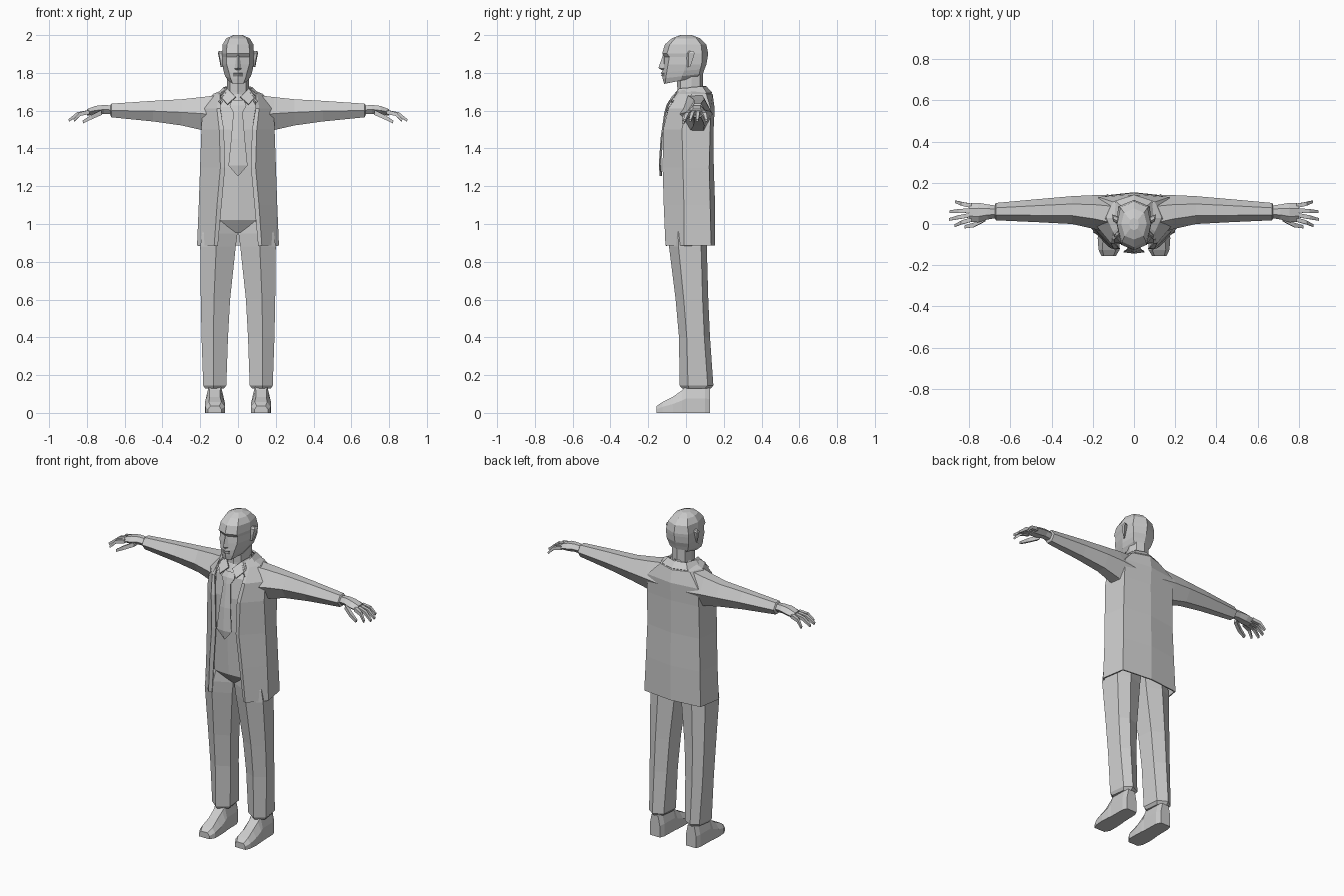
import bpy, bmesh

grey = bpy.data.materials.new("plain_grey")
grey.diffuse_color = (0.6, 0.6, 0.6, 1)


def loft(name, rings, closed=True, caps=True, thick=0.0, mirror=True):
    """Skin a list of point rings; mirror across x = 0."""
    bm = bmesh.new()
    loops = [[bm.verts.new(p) for p in r] for r in rings]
    n = len(loops[0])
    for a, b in zip(loops, loops[1:]):
        for i in range(n if closed else n - 1):
            j = (i + 1) % n
            bm.faces.new((a[i], a[j], b[j], b[i]))
    if caps:
        bm.faces.new(loops[0])
        bm.faces.new(loops[-1])
    bmesh.ops.recalc_face_normals(bm, faces=bm.faces[:])
    me = bpy.data.meshes.new(name)
    bm.to_mesh(me)
    bm.free()
    me.materials.append(grey)
    ob = bpy.data.objects.new(name, me)
    bpy.context.collection.objects.link(ob)
    if mirror:
        m = ob.modifiers.new("mirror", 'MIRROR')
        m.use_clip = True
        m.merge_threshold = 0.0005
    if thick:
        s = ob.modifiers.new("thickness", 'SOLIDIFY')
        s.thickness = thick
        s.offset = 0
    return ob


def levels(table, tilt=0.0):
    """Rows of z followed by x, y pairs -> rings."""
    return [[(r[i], r[i + 1], r[0] + tilt * r[i + 1]) for i in range(1, len(r), 2)]
            for r in table]


def hexagon(x, y0, y1, z0, z1):
    """Six-sided cross-section of an arm, ridges at front and back."""
    w, zm = y1 - y0, (z0 + z1) / 2
    return [(x, y0, zm), (x, y0 + .3 * w, z1), (x, y0 + .72 * w, z1),
            (x, y1, zm), (x, y0 + .72 * w, z0), (x, y0 + .3 * w, z0)]


# Jacket body, open down the front
loft("jacket", levels([
    (.885, .108, -.098, .125, -.105, .213, -.01, .19, .13, 0, .15),
    (1.10, .088, -.108, .110, -.114, .204, -.01, .182, .125, 0, .15),
    (1.30, .069, -.116, .092, -.120, .197, -.015, .176, .12, 0, .143),
    (1.50, .075, -.114, .098, -.117, .190, -.02, .174, .125, 0, .142),
    (1.61, .093, -.092, .110, -.09, .185, 0, .17, .128, 0, .148),
    (1.685, .092, -.05, .10, -.035, .13, .03, .10, .105, 0, .138),
    (1.705, .07, -.03, .075, -.02, .08, .03, .06, .085, 0, .105)]),
    closed=False, caps=False, thick=.008)

# Sleeves with turned-in cuffs
loft("sleeve", [hexagon(*r) for r in (
    (.08, -.06, .14, 1.46, 1.685), (.19, -.025, .14, 1.497, 1.672),
    (.30, 0, .135, 1.522, 1.66), (.45, .008, .122, 1.543, 1.652),
    (.67, .018, .102, 1.565, 1.637), (.675, .028, .092, 1.575, 1.63))])

# Shirt front, tucking under at the waist
loft("shirt", levels([
    (.955, 0, -.05, .02, -.045, .10, 0, .10, .08, 0, .09),
    (1.02, 0, -.092, .10, -.085, .17, 0, .15, .10, 0, .115),
    (1.30, 0, -.108, .095, -.092, .17, 0, .15, .10, 0, .115),
    (1.50, 0, -.105, .10, -.088, .165, 0, .15, .10, 0, .115),
    (1.62, 0, -.085, .10, -.065, .14, 0, .13, .10, 0, .115),
    (1.69, 0, -.045, .055, -.02, .07, .03, .055, .08, 0, .095)]), closed=False)

# Tie: knot flaring from the neck, blade widening to a point
tie = ((1.655, .03, -.082), (1.625, .044, -.098), (1.59, .024, -.108),
       (1.45, .036, -.128), (1.31, .05, -.137), (1.255, .002, -.132))
loft("tie", [[(0, y - .004, z), (w, y + .003, z)] for z, w, y in tie],
     closed=False, caps=False, thick=.006)

# Collars
loft("jacket_collar", [
    [(.055, -.045, 1.70), (.075, .02, 1.72), (.06, .085, 1.725), (0, .105, 1.725)],
    [(.10, -.078, 1.645), (.113, .02, 1.68), (.085, .108, 1.69), (0, .135, 1.692)]],
    closed=False, caps=False, thick=.01)
loft("shirt_collar", [
    [(.012, -.072, 1.672), (.055, -.035, 1.715), (.066, .03, 1.72), (0, .10, 1.73)],
    [(.055, -.098, 1.632), (.09, -.06, 1.67), (.085, .03, 1.69), (0, .115, 1.70)]],
    closed=False, caps=False, thick=.008)


# Trousers
def leg_ring(z, xi, xo, yf, yb):
    cx = xi + .55 * (xo - xi)
    d = .25 * (yb - yf)
    return [(cx, yf, z), (xo, yf + d, z), (xo - .012, yb - .03, z),
            (cx, yb, z), (xi + .01, yb - .03, z), (xi, yf + d, z)]


loft("trouser_leg", [leg_ring(*r) for r in (
    (1.02, .003, .165, -.085, .11), (.95, .003, .19, -.093, .112),
    (.88, .012, .20, -.09, .11), (.60, .042, .197, -.055, .118),
    (.40, .053, .193, -.037, .127), (.145, .062, .184, -.034, .145),
    (.128, .075, .174, -.02, .13))])

# Shoes, lofted from toe to heel
loft("shoe", [[(a, y, 0), (a, y, .55 * h), (a + c, y, h), (b - c, y, h),
               (b, y, .55 * h), (b, y, 0)] for y, a, b, h, c in (
    (-.155, .088, .158, .036, .012), (-.125, .070, .172, .058, .018),
    (-.07, .069, .176, .085, .026), (-.02, .072, .173, .12, .022),
    (.0, .075, .17, .14, .015), (.10, .078, .168, .14, .015),
    (.128, .09, .158, .13, .012))])

# Neck
loft("neck", levels([
    (1.64, 0, -.05, .045, -.03, .062, .03, .045, .08, 0, .095),
    (1.70, 0, -.045, .042, -.03, .058, .03, .045, .075, 0, .09),
    (1.80, 0, -.05, .042, -.03, .058, .03, .045, .075, 0, .09)]), closed=False)

# Head: jaw, mouth, eye sockets, brow and crown
head = [
    (1.765, 0, -.116, .028, -.110, .052, -.03, .045, .06, 0, .085),
    (1.785, 0, -.124, .040, -.107, .068, -.02, .06, .07, 0, .09),
    (1.812, 0, -.127, .048, -.102, .077, -.01, .068, .075, 0, .098),
    (1.845, 0, -.121, .060, -.095, .082, 0, .074, .083, 0, .108),
    (1.885, 0, -.117, .060, -.088, .083, 0, .077, .085, 0, .115),
    (1.903, 0, -.126, .062, -.101, .084, 0, .077, .085, 0, .117),
    (1.95, 0, -.112, .058, -.086, .082, 0, .066, .08, 0, .108),
    (1.983, 0, -.075, .045, -.058, .062, 0, .048, .055, 0, .075),
    (2.0, 0, -.03, .018, -.022, .024, 0, .018, .02, 0, .03)]
loft("head", [levels([r], t)[0] for r, t in
              zip(head, (.2, .12, .08, 0, 0, 0, 0, 0, 0))], closed=False)

# Nose wedge and lips
loft("nose", [[(0, -.123, 1.892), (.008, -.115, 1.892), (0, -.10, 1.892)],
              [(0, -.146, 1.826), (.018, -.118, 1.822), (0, -.10, 1.822)],
              [(0, -.128, 1.814), (.012, -.115, 1.814), (0, -.10, 1.814)]])
loft("lips", [[(0, -.124, z), (0, y, z), (.026, -.113, z)]
              for z, y in ((1.778, -.124), (1.788, -.132), (1.794, -.127),
                           (1.80, -.133), (1.808, -.126))])

# Ears
loft("ear", [[(.076, y0, z), (x, y0 + .012, z), (x + .004, y1, z), (.076, y1 - .01, z)]
             for z, x, y0, y1 in ((1.832, .088, .002, .022),
                                  (1.87, .095, .0, .036), (1.905, .102, .002, .046),
                                  (1.915, .098, .012, .04))])

# Hands: palm, four fingers and a thumb drooping from the wrist
loft("palm", [hexagon(*r) for r in (
    (.66, .03, .088, 1.58, 1.627), (.71, .022, .095, 1.583, 1.63),
    (.755, .008, .103, 1.577, 1.625), (.80, .012, .10, 1.575, 1.608))])


def finger(name, start, mid, tip, r):
    rings = []
    for (x, y, z), s in ((start, r), (mid, r * .9), (tip, r * .6)):
        rings.append([(x, y - s, z - s), (x, y + s, z - s),
                      (x + s * .4, y + s, z + s), (x + s * .4, y - s, z + s)])
    loft(name, rings)


for i, (y0, y1, x1) in enumerate(((.022, -.008, .868), (.044, .022, .895),
                                  (.066, .06, .893), (.088, .108, .866))):
    finger("finger_%d" % (i + 1), (.785, y0, 1.593),
           ((.79 + x1) / 2 + .006, (y0 + y1) / 2, 1.582), (x1, y1, 1.548), .0105)
finger("thumb", (.72, .025, 1.59), (.775, -.005, 1.565), (.82, -.014, 1.54), .012)
